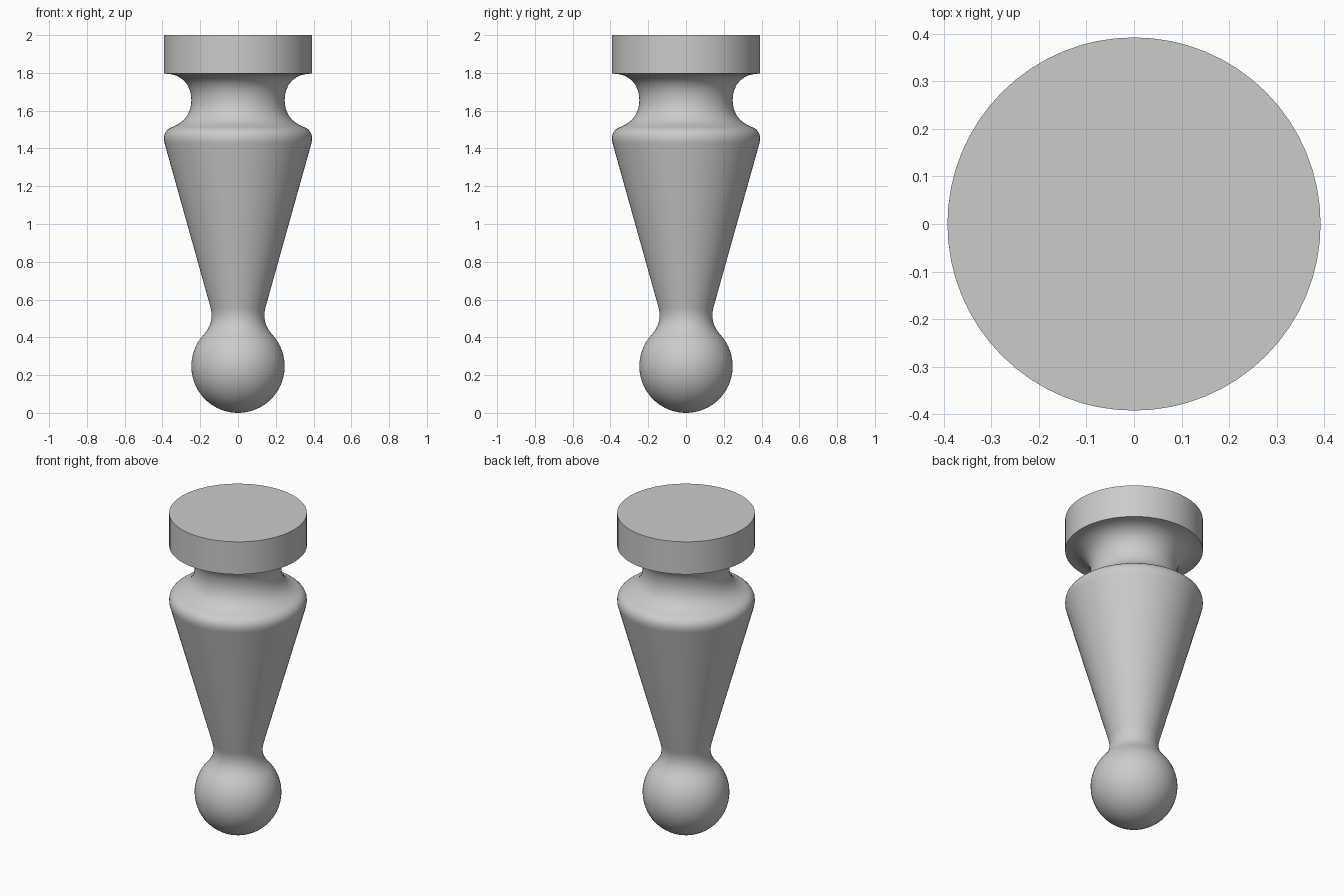
import bpy, bmesh, math
from mathutils import Vector
from mathutils.geometry import interpolate_bezier

cube = bpy.data.objects.get("Cube")
if cube:
    bpy.data.objects.remove(cube, do_unlink=True)

SIDES = 64
grey = bpy.data.materials.new("plain grey")
grey.use_nodes = True
colour = (0.6, 0.6, 0.6, 1)
grey.diffuse_color = colour
grey.node_tree.nodes["Principled BSDF"].inputs["Base Color"].default_value = colour


def curve(a, b, c, d, steps):
    """Bezier stretch of the profile, as (radius, height) points."""
    pts = interpolate_bezier(*[Vector((p[0], 0, p[1])) for p in (a, b, c, d)], steps)
    return [(p.x, p.z) for p in pts]


def lathe(name, profile):
    """Turn a (radius, height) profile around the z axis."""
    bm = bmesh.new()
    verts = [bm.verts.new((r, 0, z)) for r, z in profile]
    edges = [bm.edges.new(pair) for pair in zip(verts, verts[1:])]
    bmesh.ops.spin(bm, geom=verts + edges, cent=(0, 0, 0), axis=(0, 0, 1),
                   angle=math.tau, steps=SIDES, use_duplicate=False)
    bmesh.ops.remove_doubles(bm, verts=bm.verts, dist=0.0001)
    bmesh.ops.recalc_face_normals(bm, faces=bm.faces)
    mesh = bpy.data.meshes.new(name)
    bm.to_mesh(mesh)
    bm.free()
    mesh.materials.append(grey)
    obj = bpy.data.objects.new(name, mesh)
    bpy.context.collection.objects.link(obj)
    bpy.ops.object.select_all(action="DESELECT")
    obj.select_set(True)
    bpy.context.view_layer.objects.active = obj
    bpy.ops.object.shade_smooth_by_angle(angle=math.radians(35))


# Ball foot, pinched neck, tapered shaft, rounded shoulder and cove
R = 0.247
ball_end = math.radians(132)
profile = [(R * math.sin(ball_end * i / 24), R - R * math.cos(ball_end * i / 24))
           for i in range(25)]
profile += curve(profile[-1], (0.145, 0.455), (0.13, 0.5), (0.146, 0.56), 9)[1:]
profile += curve((0.388, 1.425), (0.4, 1.47), (0.385, 1.5), (0.345, 1.515), 9)
profile += curve((0.345, 1.515), (0.28, 1.54), (0.247, 1.59), (0.247, 1.655), 9)[1:]
profile += curve((0.247, 1.655), (0.247, 1.74), (0.3, 1.795), (0.385, 1.796), 9)[1:]
lathe("turned_leg", profile)

# Top block
lathe("top_block", [(0, 1.796), (0.392, 1.796), (0.392, 2), (0, 2)])
